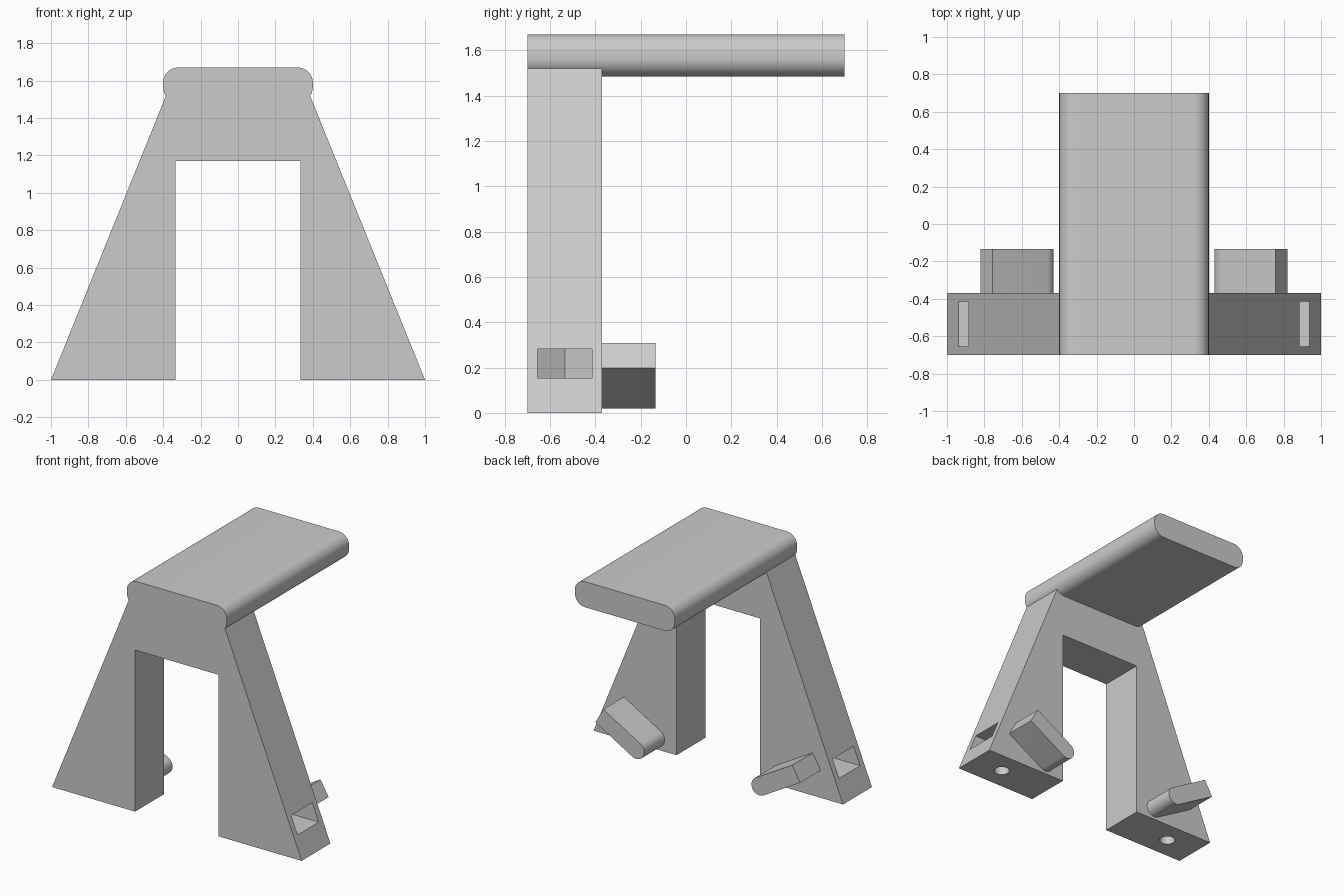
import bpy, bmesh
from math import pi, sin, cos, radians
from mathutils import Vector

cube = bpy.data.objects.get("Cube")
if cube:
    bpy.data.objects.remove(cube, do_unlink=True)

grey = bpy.data.materials.new("light grey")
grey.use_nodes = True
colour = (0.6, 0.6, 0.6, 1)
grey.diffuse_color = colour
grey.node_tree.nodes["Principled BSDF"].inputs["Base Color"].default_value = colour

FRONT, FRAME_BACK, BACK = -0.70, -0.37, 0.70
MID_Y = (FRONT + FRAME_BACK) / 2


def prism(name, base, direction):
    """Extrude a closed outline of 3D points along a direction."""
    bm = bmesh.new()
    face = bm.faces.new([bm.verts.new(p) for p in base])
    out = bmesh.ops.extrude_face_region(bm, geom=[face])
    moved = [v for v in out["geom"] if isinstance(v, bmesh.types.BMVert)]
    bmesh.ops.translate(bm, verts=moved, vec=Vector(direction))
    bmesh.ops.recalc_face_normals(bm, faces=bm.faces)
    mesh = bpy.data.meshes.new(name)
    bm.to_mesh(mesh)
    bm.free()
    mesh.materials.append(grey)
    obj = bpy.data.objects.new(name, mesh)
    bpy.context.collection.objects.link(obj)
    return obj


def front_prism(name, outline, y0, y1):
    return prism(name, [(x, y0, z) for x, z in outline], (0, y1 - y0, 0))


def upright_prism(name, outline, z0, z1):
    return prism(name, [(x, y, z0) for x, y in outline], (0, 0, z1 - z0))


def arc(cx, cy, r, start, end, steps):
    angles = [radians(start + (end - start) * i / steps) for i in range(steps + 1)]
    return [(cx + r * cos(a), cy + r * sin(a)) for a in angles]


def combine(obj, other, operation):
    """Apply a boolean and discard the second object."""
    mod = obj.modifiers.new("join", "BOOLEAN")
    mod.operation, mod.solver, mod.object = operation, "EXACT", other
    bpy.context.view_layer.update()
    graph = bpy.context.evaluated_depsgraph_get()
    mesh = bpy.data.meshes.new_from_object(obj.evaluated_get(graph))
    obj.modifiers.clear()
    obj.data = mesh
    bpy.data.objects.remove(other, do_unlink=True)


def smooth(obj):
    bpy.ops.object.select_all(action="DESELECT")
    obj.select_set(True)
    bpy.context.view_layer.objects.active = obj
    bpy.ops.object.shade_smooth_by_angle(angle=radians(30))


# Tapered two-legged frame
half = [(0.385, 1.52), (1, 0), (0.335, 0), (0.335, 1.17)]
frame = front_prism("support_frame", half + [(-x, z) for x, z in reversed(half)],
                    FRONT, FRAME_BACK)

# Long rounded top plate, merged with the frame
R, TOP, BOTTOM = 0.08, 1.67, 1.485
outline = []
for cx, cz, start in ((0.32, TOP - R, 0), (-0.32, TOP - R, 90),
                      (-0.32, BOTTOM + R, 180), (0.32, BOTTOM + R, 270)):
    outline += arc(cx, cz, R, start, start + 90, 12)
combine(frame, front_prism("top_plate", outline, FRONT, BACK), "UNION")

for side, label in ((1, "left"), (-1, "right")):
    # Pointed side pocket in each foot, with a round hole up from below
    pocket = [(1.1, -0.12), (0.68, -0.12), (0.611, 0), (0.68, 0.12), (1.1, 0.12)]
    combine(frame, upright_prism("pocket_cutter",
            [(side * x, MID_Y + y) for x, y in pocket], 0.155, 0.282), "DIFFERENCE")
    hole = arc(side * 0.75, MID_Y, 0.053, 0, 360, 32)[:-1]
    combine(frame, upright_prism("hole_cutter", hole, -0.1, 0.2), "DIFFERENCE")

    # Tilted peg with one rounded end on the back of each leg
    tilt, r, length = 30, 0.064, 0.34
    cx, cz = 0.494, 0.084
    peg = arc(cx, cz, r, tilt + 90, tilt + 270, 24)
    ex, ez = length * cos(radians(tilt)), length * sin(radians(tilt))
    peg += [(peg[-1][0] + ex, peg[-1][1] + ez), (peg[0][0] + ex, peg[0][1] + ez)]
    smooth(front_prism(label + "_back_peg", [(side * x, z) for x, z in peg],
                       FRAME_BACK, -0.135))

smooth(frame)
